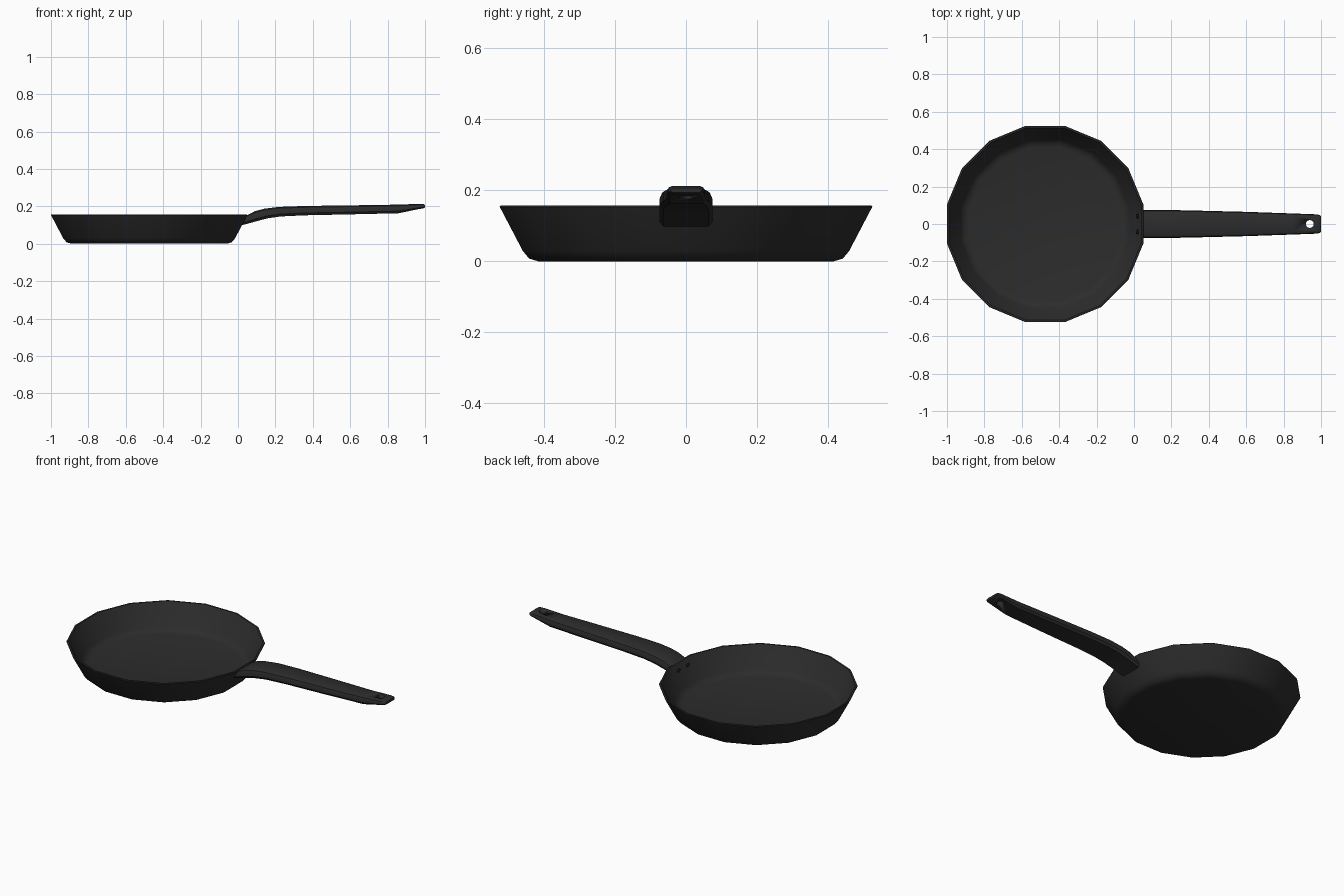
import bpy, bmesh, math
from mathutils import Matrix

if "Cube" in bpy.data.objects:
    bpy.data.objects.remove(bpy.data.objects["Cube"])

CX, SIDES = -0.475, 16
black = bpy.data.materials.new("black_iron")
black.diffuse_color = (0.025, 0.025, 0.025, 1)
black.use_nodes = True
black.node_tree.nodes["Principled BSDF"].inputs["Base Color"].default_value = black.diffuse_color


def make(name, bm, angle=35):
    bmesh.ops.recalc_face_normals(bm, faces=bm.faces)
    me = bpy.data.meshes.new(name)
    bm.to_mesh(me)
    bm.free()
    ob = bpy.data.objects.new(name, me)
    bpy.context.collection.objects.link(ob)
    me.materials.append(black)
    bpy.ops.object.select_all(action='DESELECT')
    ob.select_set(True)
    bpy.context.view_layer.objects.active = ob
    bpy.ops.object.shade_smooth_by_angle(angle=math.radians(angle))
    return ob


def loft(bm, rings):
    rows = [[bm.verts.new(p) for p in ring] for ring in rings]
    n = len(rows[0])
    for a, b in zip(rows, rows[1:]):
        for i in range(n):
            j = (i + 1) % n
            bm.faces.new((a[i], a[j], b[j], b[i]))
    bm.faces.new(rows[0])
    bm.faces.new(rows[-1])


# Pan body: profile of (distance to flat side, height), underside to inner floor
profile = [(0.415, 0.0), (0.442, 0.008), (0.46, 0.03), (0.525, 0.154),
           (0.523, 0.157), (0.514, 0.157), (0.512, 0.154),
           (0.45, 0.037), (0.434, 0.02), (0.41, 0.013)]


def pan_ring(a, z):
    r = a / math.cos(math.pi / SIDES)
    angles = [(i + 0.5) * 2 * math.pi / SIDES for i in range(SIDES)]
    return [(CX + r * math.cos(t), r * math.sin(t), z) for t in angles]


bm = bmesh.new()
loft(bm, [pan_ring(a, z) for a, z in profile])
make("pan_body", bm)

# Handle: stations of (top x, top z, bottom x, bottom z, half width)
stations = [(0.044, 0.150, 0.018, 0.098, 0.074),
            (0.09, 0.174, 0.105, 0.122, 0.075),
            (0.14, 0.187, 0.16, 0.136, 0.075),
            (0.22, 0.197, 0.23, 0.146, 0.074),
            (0.36, 0.202, 0.36, 0.152, 0.071),
            (0.60, 0.205, 0.60, 0.157, 0.065),
            (0.85, 0.209, 0.86, 0.163, 0.056),
            (0.97, 0.213, 0.96, 0.184, 0.052),
            (0.992, 0.212, 0.99, 0.189, 0.049),
            (1.0, 0.207, 1.0, 0.194, 0.043)]
# Cross-section: (fraction of half width, fraction of height)
section = [(0.72, 1), (0.93, 0.86), (1, 0.62), (1, 0.25), (0.86, 0)]
section += [(-y, h) for y, h in reversed(section)]

bm = bmesh.new()
loft(bm, [[(bx + (tx - bx) * h, w * y, bz + (tz - bz) * h) for y, h in section]
          for tx, tz, bx, bz, w in stations])
handle = make("handle", bm)

# Hanging hole
bm = bmesh.new()
bmesh.ops.create_cone(bm, cap_ends=True, segments=16, radius1=0.021, radius2=0.021,
                      depth=0.2, matrix=Matrix.Translation((0.94, 0, 0.2)))
cutter = make("hole_cutter", bm)
cutter.hide_render = True
cutter.hide_set(True)
cut = handle.modifiers.new("hanging_hole", 'BOOLEAN')
cut.operation = 'DIFFERENCE'
cut.solver = 'EXACT'
cut.object = cutter

# Rivets on the inner wall
lean = math.atan2(0.124, 0.065) - math.pi
for side, y in (("left", 0.042), ("right", -0.042)):
    bm = bmesh.new()
    bmesh.ops.create_uvsphere(bm, u_segments=12, v_segments=6, radius=0.014)
    m = (Matrix.Translation((0.02, y, 0.124)) @ Matrix.Rotation(lean, 4, 'Y')
         @ Matrix.Diagonal((1, 1, 0.5, 1)))
    bmesh.ops.transform(bm, matrix=m, verts=bm.verts)
    make("rivet_" + side, bm)
